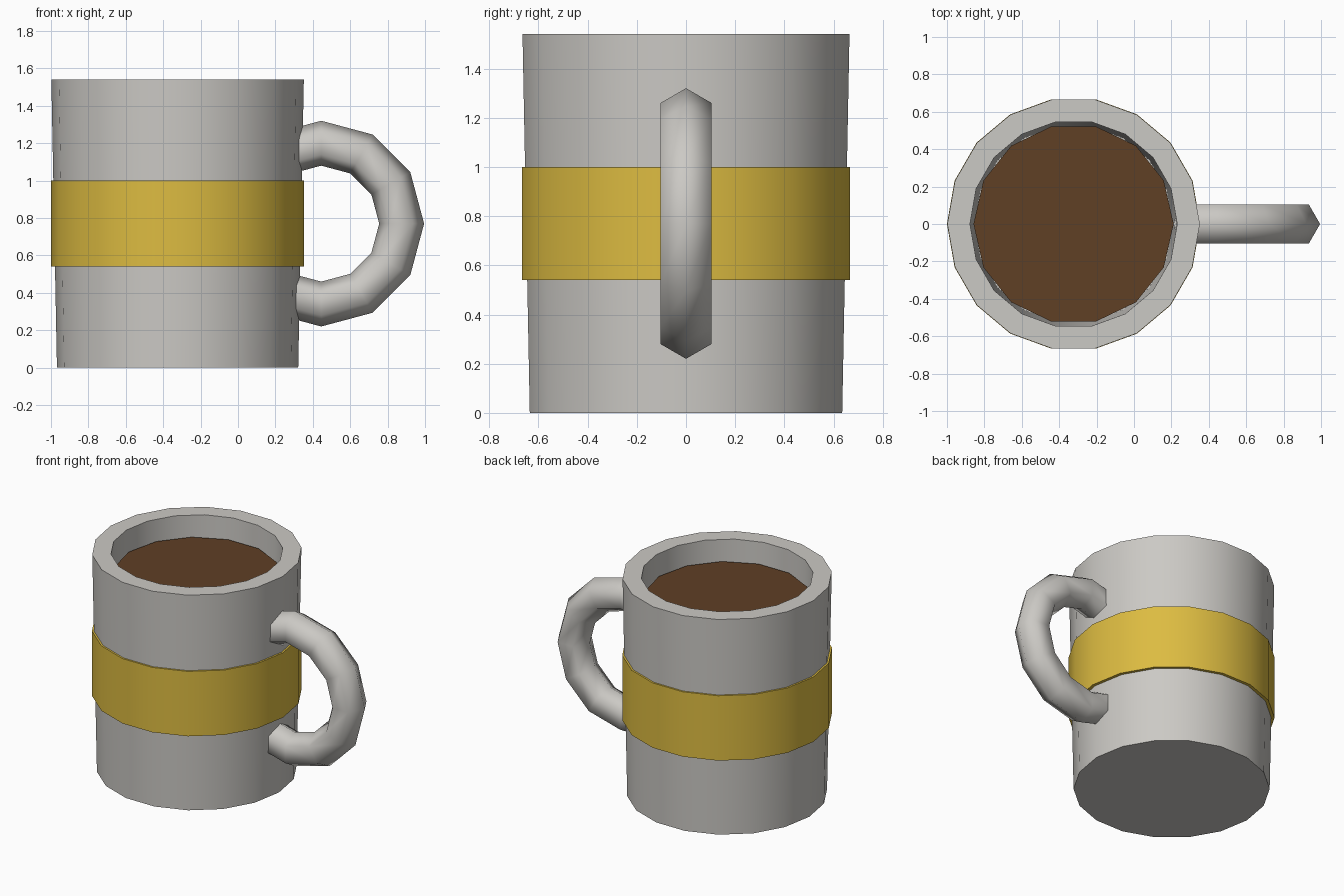
import bpy, bmesh, math

if "Cube" in bpy.data.objects:
    bpy.data.objects.remove(bpy.data.objects["Cube"])

CX = -0.323  # mug axis


def material(name, rgb):
    m = bpy.data.materials.new(name)
    m.diffuse_color = (*rgb, 1)
    m.use_nodes = True
    m.node_tree.nodes["Principled BSDF"].inputs["Base Color"].default_value = m.diffuse_color
    return m


GREY = material("ceramic_grey", (0.60, 0.585, 0.555))
GOLD = material("gold", (0.72, 0.50, 0.053))
BROWN = material("coffee_brown", (0.115, 0.05, 0.018))


def make(name, bm, mat, sharp_deg):
    bmesh.ops.recalc_face_normals(bm, faces=bm.faces)
    me = bpy.data.meshes.new(name)
    bm.to_mesh(me)
    bm.free()
    me.materials.append(mat)
    ob = bpy.data.objects.new(name, me)
    bpy.context.collection.objects.link(ob)
    bpy.ops.object.select_all(action='DESELECT')
    ob.select_set(True)
    bpy.context.view_layer.objects.active = ob
    bpy.ops.object.shade_smooth_by_angle(angle=math.radians(sharp_deg))
    return ob


def lathe(name, profile, sides, mat, closed=False):
    """Revolve (radius, z) points about the mug axis; radius 0 makes a fan."""
    bm = bmesh.new()
    rings = []
    for r, z in profile:
        if r == 0:
            rings.append([bm.verts.new((CX, 0, z))] * sides)
        else:
            rings.append([bm.verts.new((CX + r * math.cos(math.tau * i / sides),
                                        r * math.sin(math.tau * i / sides), z))
                          for i in range(sides)])
    pairs = list(zip(rings, rings[1:]))
    if closed:
        pairs.append((rings[-1], rings[0]))
    for a, b in pairs:
        for i in range(sides):
            j = (i + 1) % sides
            bm.faces.new(dict.fromkeys((a[i], a[j], b[j], b[i])))
    return make(name, bm, mat, 35)


# Hollow tapered body
lathe("mug_body", [(0, 0), (0.645, 0), (0.675, 1.54), (0.554, 1.54),
                   (0.53, 0.12), (0, 0.12)], 18, GREY)

# Band around the middle
lathe("gold_band", [(0.677, 0.54), (0.677, 1.0), (0.65, 1.0), (0.65, 0.54)],
      18, GOLD, closed=True)

# Coffee surface
lathe("coffee", [(0, 1.33), (0.535, 1.33), (0.535, 1.39), (0, 1.39)], 14, BROWN)

# Handle: part of a 12-segment torus with a hexagonal section, ends inside the wall
HX, HZ, R, r = 0.445, 0.77, 0.43, 0.12
path = [(math.cos(math.radians(a)), math.sin(math.radians(a)))
        for a in range(-120, 121, 30)]
# shorten the end segments along their chords (keeps the torus outline)
for end, nxt in ((0, 1), (-1, -2)):
    path[end] = tuple(n + (e - n) * 0.85 for e, n in zip(path[end], path[nxt]))
bm = bmesh.new()
rings = []
for c, s in path:
    ring = []
    for k in range(6):
        t = math.tau * k / 6
        d = R + r * math.cos(t)
        ring.append(bm.verts.new((HX + d * c, r * math.sin(t), HZ + d * s)))
    rings.append(ring)
for a, b in zip(rings, rings[1:]):
    for k in range(6):
        j = (k + 1) % 6
        bm.faces.new((a[k], a[j], b[j], b[k]))
bm.faces.new(rings[0])
bm.faces.new(rings[-1])
make("handle", bm, GREY, 65)
